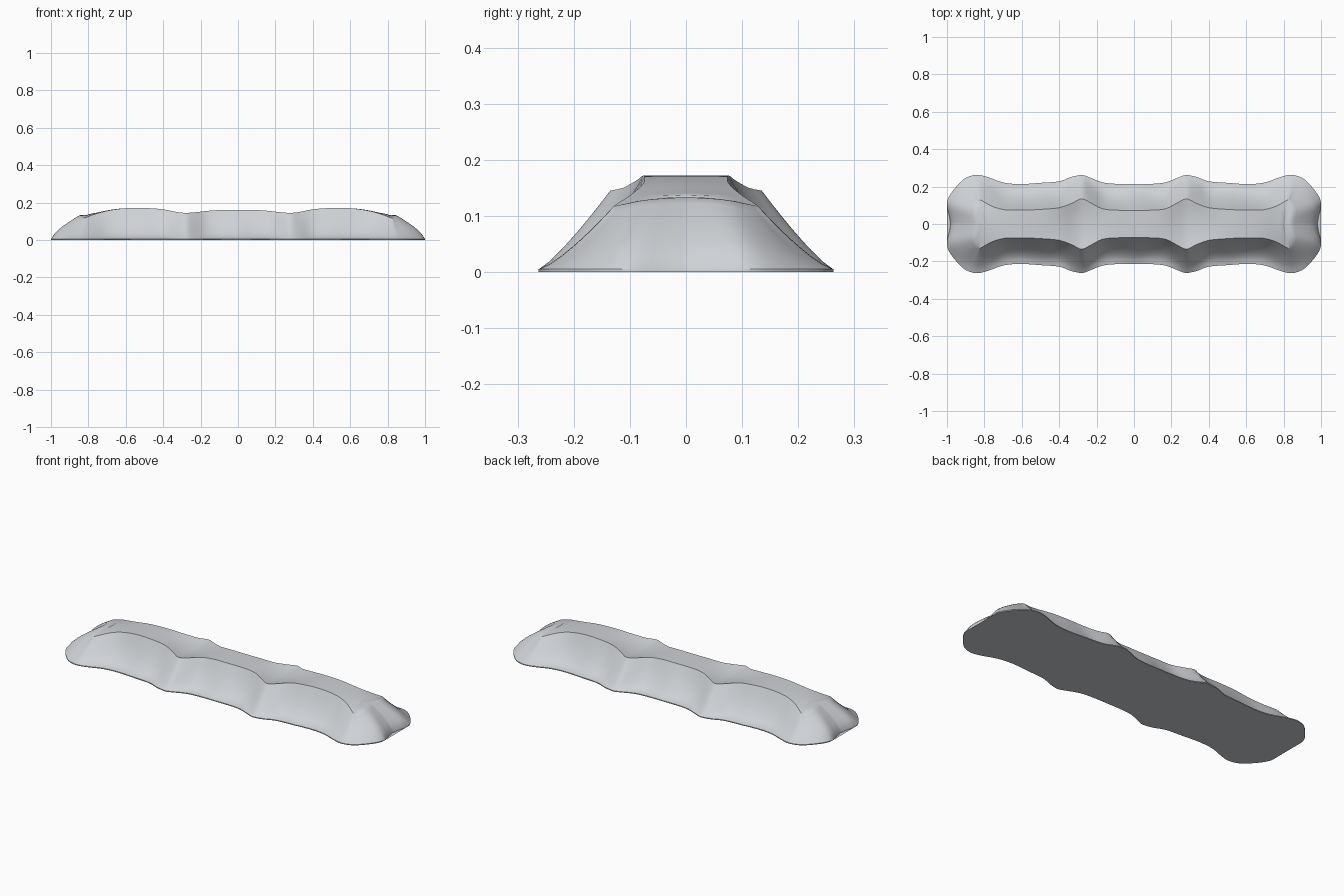
import bpy, bmesh

if "Cube" in bpy.data.objects:
    bpy.data.objects.remove(bpy.data.objects["Cube"])

# One quadrant, from mid-side round to the end centre:
# base x, base y, rim x, rim y, rim z, centre-line z, slope power
QUAD = [
    (0.00, .214, 0.00, .073, .160, .160, 1.6),
    (0.10, .215, 0.10, .074, .160, .160, 2.0),
    (0.17, .223, 0.17, .082, .155, .152, 1.9),
    (0.24, .250, 0.23, .112, .148, .138, 1.4),
    (0.28, .262, 0.28, .135, .145, .130, 1.2),
    (0.34, .250, 0.33, .112, .150, .138, 1.4),
    (0.40, .228, 0.40, .087, .164, .158, 1.9),
    (0.50, .220, 0.50, .078, .171, .171, 1.8),
    (0.61, .213, 0.60, .074, .170, .170, 2.0),
    (0.70, .222, 0.69, .076, .158, .160, 1.9),
    (0.78, .250, 0.76, .095, .140, .145, 1.5),
    (0.84, .263, 0.82, .128, .118, .135, 1.3),
    (0.90, .246, 0.83, .120, .119, .134, 1.3),
    (0.95, .200, 0.84, .105, .122, .133, 1.0),
    (0.99, .145, 0.85, .080, .127, .133, 0.8),
    (1.00, .100, 0.85, .055, .130, .133, 0.7),
    (.988, .045, .845, .025, .132, .133, 0.7),
    (.980, .000, .840, .000, .133, .133, 0.7),
]
STEPS = 3
LEVELS = [0, .12, .25, .4, .55, .7, .85, 1]


def mirror_x(r):
    return (-r[0], r[1], -r[2]) + r[3:]


def catmull(a, b, c, d, t):
    return tuple(.5 * (2*q + (r-p)*t + (2*p-5*q+4*r-s)*t*t + (3*q-p-3*r+s)*t**3)
                 for p, q, r, s in zip(a, b, c, d))


def smooth_path(rows):
    out = []
    for i in range(len(rows) - 1):
        a, d = rows[max(i-1, 0)], rows[min(i+2, len(rows)-1)]
        out += [catmull(a, rows[i], rows[i+1], d, k/STEPS) for k in range(STEPS)]
    return out + [rows[-1]]


half = smooth_path([mirror_x(r) for r in QUAD[:0:-1]] + QUAD)

bm = bmesh.new()
for side in (1, -1):
    columns = []
    for bx, by, tx, ty, tz, cz, p in half:
        # Ground contact, sloped flank, rim, then across the crown
        col = [(bx, by, 0)]
        for f in reversed(LEVELS):
            z = .005 + (tz - .005) * max(1 - f, 0) ** p
            col.append((tx + (bx-tx)*f, ty + (by-ty)*f, z))
        rx = max(-.80, min(.80, tx))
        for g in (.3, .65, 1):
            col.append((tx + (rx-tx)*g, ty*(1-g), tz + (cz-tz)*(g*(2-g))))
        columns.append([bm.verts.new((x, y*side, z)) for x, y, z in col])
    for a, b in zip(columns, columns[1:]):
        for j in range(len(a) - 1):
            bm.faces.new((a[j], a[j+1], b[j+1], b[j]))
        # Flat underside strip to the centre line
        ca = bm.verts.new((a[0].co.x, 0, 0))
        cb = bm.verts.new((b[0].co.x, 0, 0))
        bm.faces.new((a[0], b[0], cb, ca))
bmesh.ops.remove_doubles(bm, verts=bm.verts, dist=.0004)
bmesh.ops.dissolve_degenerate(bm, edges=bm.edges, dist=.0002)
bmesh.ops.recalc_face_normals(bm, faces=bm.faces)

mesh = bpy.data.meshes.new("earth_ridge")
bm.to_mesh(mesh)
bm.free()
ridge = bpy.data.objects.new("earth_ridge", mesh)
bpy.context.collection.objects.link(ridge)

mat = bpy.data.materials.new("light grey")
mat.diffuse_color = (.62, .64, .67, 1)
mat.use_nodes = True
mat.node_tree.nodes["Principled BSDF"].inputs["Base Color"].default_value = mat.diffuse_color
mesh.materials.append(mat)

bpy.context.view_layer.objects.active = ridge
ridge.select_set(True)
bpy.ops.object.shade_smooth_by_angle(angle=.6)
